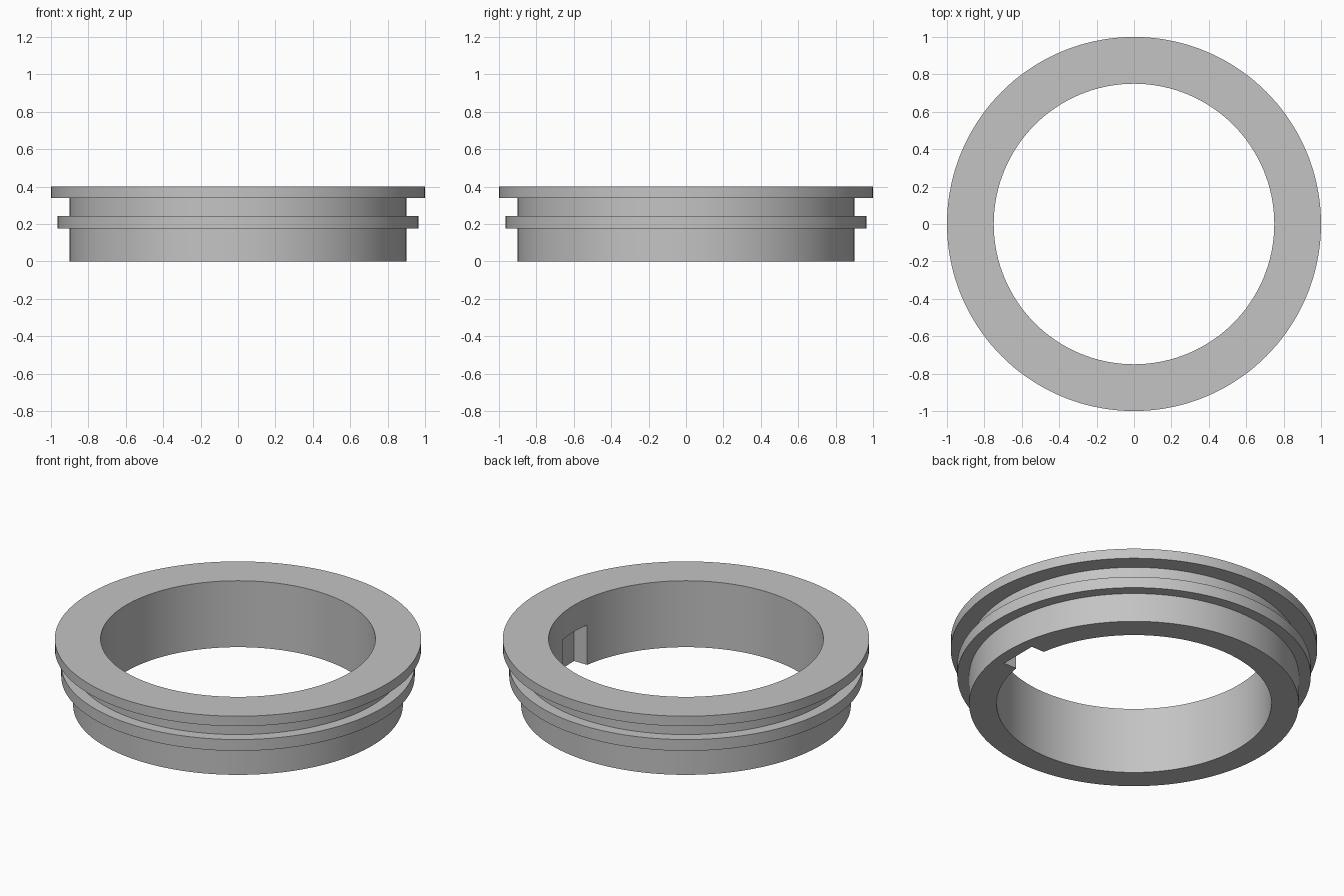
import bpy
import bmesh
import math

SEGMENTS = 144
INNER, BODY, RIB, FLANGE = 0.75, 0.90, 0.965, 1.0
HEIGHT = 0.40

if "Cube" in bpy.data.objects:
    bpy.data.objects.remove(bpy.data.objects["Cube"], do_unlink=True)

# Single grey material
grey = bpy.data.materials.new("grey")
grey.use_nodes = True
colour = (0.55, 0.55, 0.55, 1.0)
grey.diffuse_color = colour
grey.node_tree.nodes["Principled BSDF"].inputs["Base Color"].default_value = colour


def add_object(name, bm):
    bmesh.ops.recalc_face_normals(bm, faces=bm.faces)
    mesh = bpy.data.meshes.new(name)
    bm.to_mesh(mesh)
    bm.free()
    mesh.materials.append(grey)
    obj = bpy.data.objects.new(name, mesh)
    bpy.context.collection.objects.link(obj)
    return obj


# Flanged ring: closed (radius, height) profile turned about z
profile = [
    (INNER, 0), (BODY, 0),
    (BODY, 0.175), (RIB, 0.175), (RIB, 0.243), (BODY, 0.243),
    (BODY, 0.34), (FLANGE, 0.34), (FLANGE, HEIGHT), (INNER, HEIGHT),
]
bm = bmesh.new()
verts = [bm.verts.new((r, 0, z)) for r, z in profile]
edges = [bm.edges.new((v, verts[i - 1])) for i, v in enumerate(verts)]
bmesh.ops.spin(bm, geom=verts + edges, cent=(0, 0, 0), axis=(0, 0, 1),
               angle=math.tau, steps=SEGMENTS, use_merge=True)
bmesh.ops.remove_doubles(bm, verts=bm.verts, dist=0.0001)
ring = add_object("flanged_ring", bm)

# Keyway pocket in the inner wall, open at the bottom
NOTCH_BACK, NOTCH_WIDTH, NOTCH_TOP = 0.827, 0.235, 0.24
front, bottom = 0.6, -0.1
bm = bmesh.new()
bmesh.ops.create_cube(bm, size=1)
bmesh.ops.scale(bm, verts=bm.verts,
                vec=(NOTCH_BACK - front, NOTCH_WIDTH, NOTCH_TOP - bottom))
bmesh.ops.translate(bm, verts=bm.verts,
                    vec=((NOTCH_BACK + front) / 2, 0, (NOTCH_TOP + bottom) / 2))
cutter = add_object("keyway_cutter", bm)
cutter.hide_render = True

cut = ring.modifiers.new("keyway", 'BOOLEAN')
cut.operation = 'DIFFERENCE'
cut.solver = 'EXACT'
cut.object = cutter

# Bake the cut, then drop the cutter
bpy.context.view_layer.update()
evaluated = ring.evaluated_get(bpy.context.evaluated_depsgraph_get())
baked = bpy.data.meshes.new_from_object(evaluated)
ring.modifiers.clear()
ring.data = baked
bpy.data.objects.remove(cutter, do_unlink=True)

# Smooth round walls with sharp rims
baked.shade_smooth()
baked.set_sharp_from_angle(angle=math.radians(30))
